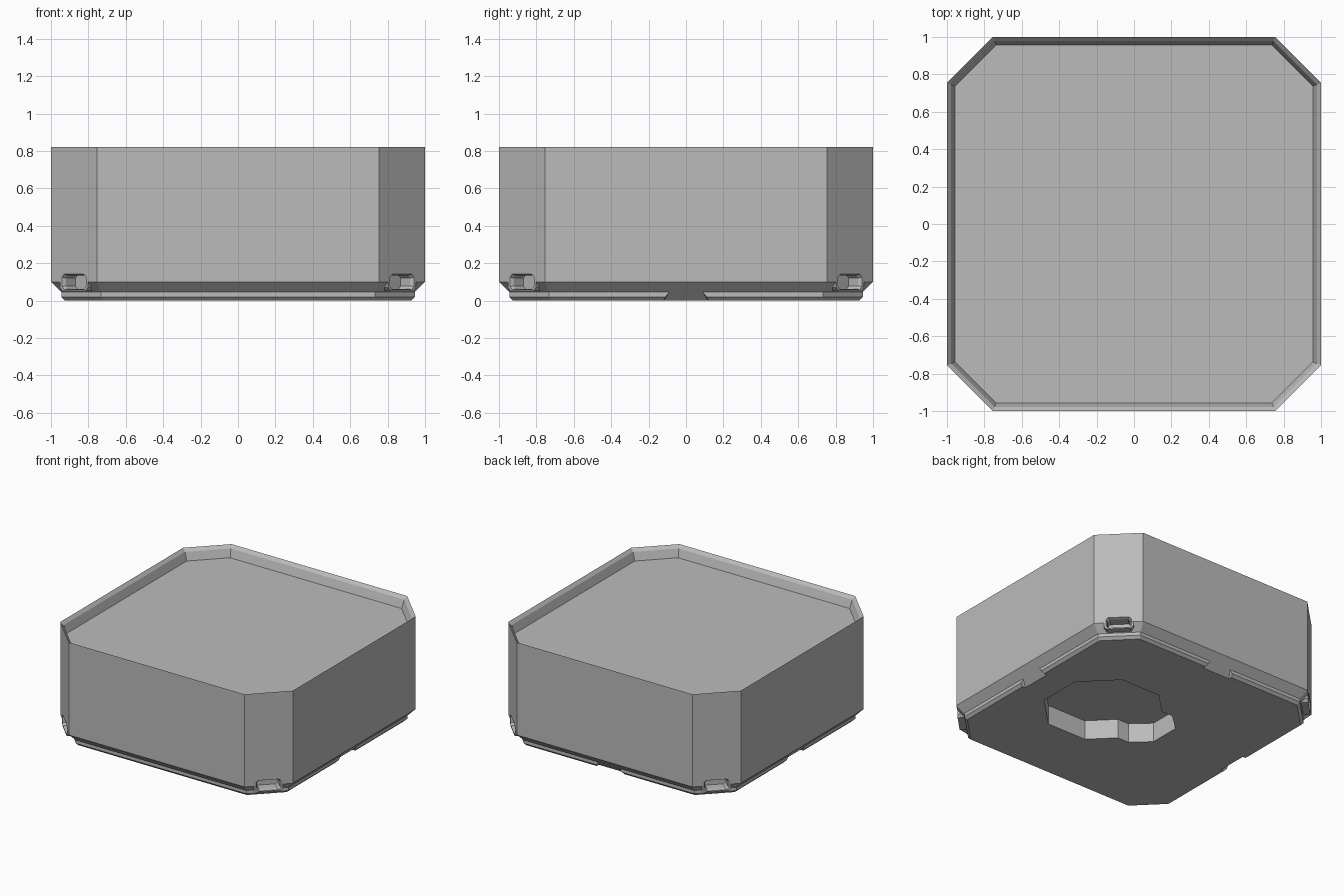
import bpy
import bmesh
import math
from mathutils import Matrix, Vector

old = bpy.data.objects.get("Cube")
if old:
    bpy.data.objects.remove(old, do_unlink=True)

grey = bpy.data.materials.new("plain grey")
grey.use_nodes = True
grey.diffuse_color = (0.5, 0.5, 0.5, 1)
grey.node_tree.nodes["Principled BSDF"].inputs["Base Color"].default_value = grey.diffuse_color


def finish(name, bm):
    bmesh.ops.recalc_face_normals(bm, faces=bm.faces)
    mesh = bpy.data.meshes.new(name)
    bm.to_mesh(mesh)
    bm.free()
    mesh.materials.append(grey)
    obj = bpy.data.objects.new(name, mesh)
    bpy.context.collection.objects.link(obj)
    return obj


def loft(name, loops, matrix=Matrix()):
    """Closed solid skinned through rings of equal point count."""
    bm = bmesh.new()
    rings = [[bm.verts.new(matrix @ Vector(p)) for p in loop] for loop in loops]
    for a, b in zip(rings, rings[1:]):
        for i in range(len(a)):
            j = (i + 1) % len(a)
            bm.faces.new((a[i], a[j], b[j], b[i]))
    bm.faces.new(rings[0])
    bm.faces.new(rings[-1])
    return finish(name, bm)


def cut_rect(w, h, c):
    """Rectangle of half sizes w, h with corners cut by c."""
    return [(w, c - h), (w, h - c), (w - c, h), (c - w, h),
            (-w, h - c), (-w, c - h), (c - w, -h), (w - c, -h)]


def apply_boolean(target, tool, operation):
    mod = target.modifiers.new(operation, "BOOLEAN")
    mod.operation = operation
    mod.solver = "EXACT"
    mod.object = tool
    bpy.context.view_layer.objects.active = target
    bpy.ops.object.modifier_apply(modifier=mod.name)
    bpy.data.objects.remove(tool, do_unlink=True)


# Box body: foot lip, sloped underside, walls, stacking rim, sunken top
def body_ring(half, z):
    cut = 0.245 - (1 - half) * (2 - math.sqrt(2))
    return [(x, y, z) for x, y in cut_rect(half, half, cut)]


levels = [(0.925, 0), (0.945, 0.02), (0.945, 0.045), (1, 0.1),
          (1, 0.82), (0.978, 0.797), (0.957, 0.735)]
body = loft("box_body", [body_ring(h, z) for h, z in levels])


# Gaps in the foot lip at the middle of each side
for k in range(4):
    bm = bmesh.new()
    for s in (-1, 1):
        for x, y, z in ((0.12, 0.895, -0.005), (0.12, 1, -0.005), (0.12, 1, 0.02),
                        (0.09, 0.945, 0.045), (0.09, 1, 0.045)):
            bm.verts.new((s * x, y, z))
    bmesh.ops.convex_hull(bm, input=bm.verts)
    bm.transform(Matrix.Rotation(k * math.pi / 2, 4, "Z"))
    apply_boolean(body, finish("lip_gap_cutter", bm), "DIFFERENCE")


# Corner latch blocks, each with a flared pocket
def latch_ring(depth, w, z0, z1, c):
    mid, h = (z0 + z1) / 2, (z1 - z0) / 2
    return [(depth, x, mid + z) for x, z in cut_rect(w, h, c)]


for k in range(4):
    turn = Matrix.Rotation(math.pi / 4 + k * math.pi / 2, 4, "Z")
    block = loft("latch_block", [latch_ring(1.1, 0.105, 0.05, 0.16, 0.02),
                                 latch_ring(1.2405, 0.105, 0.05, 0.16, 0.02)], turn)
    apply_boolean(body, block, "UNION")
    pocket = loft("pocket_cutter", [latch_ring(1.26, 0.1, 0.055, 0.147, 0.018),
                                    latch_ring(1.22, 0.08, 0.063, 0.135, 0.015),
                                    latch_ring(1.15, 0.08, 0.063, 0.135, 0.015)], turn)
    apply_boolean(body, pocket, "DIFFERENCE")


# Keyhole recess underneath: large octagon running into a narrower one
half = [(0.685, 0.168), (0.448, 0.405), (0.112, 0.405), (-0.053, 0.24),
        (-0.15, 0.24), (-0.28, 0.12)]
outline = half + [(x, -y) for x, y in reversed(half)]
recess = loft("recess_cutter", [[(x, y, z) for x, y in outline] for z in (-0.05, 0.15)])
apply_boolean(body, recess, "DIFFERENCE")
